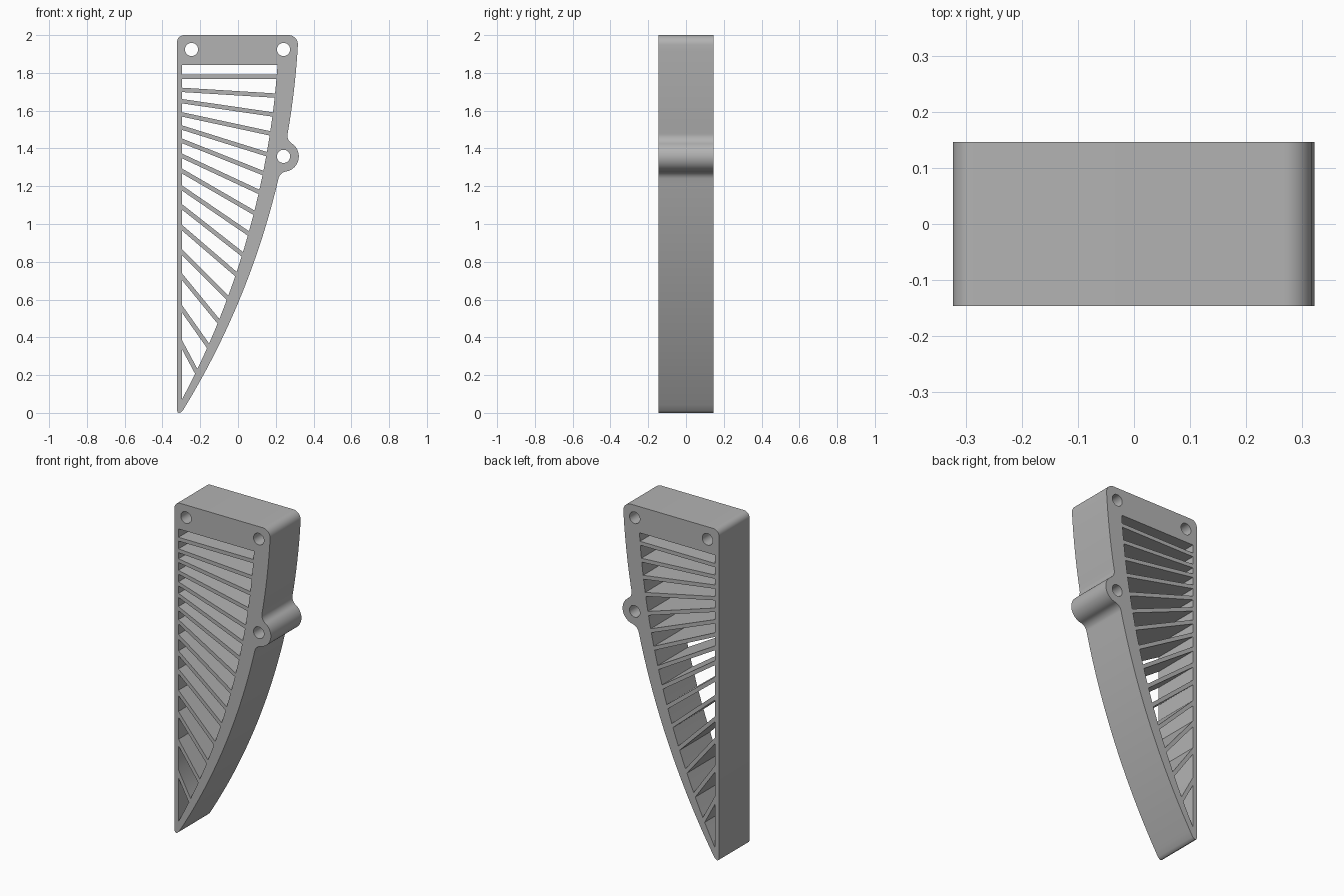
import bpy, bmesh
from math import sqrt, sin, cos, atan2, hypot, radians, pi
from mathutils import Matrix

cube = bpy.data.objects.get("Cube")
if cube:
    bpy.data.objects.remove(cube)

HALF_DEPTH = 0.146
LEFT, WALL = -0.323, -0.296      # outer and inner faces of the straight wall
CX, CZ, R = -3.824, 2.188, 4.148  # circle of the curved outer edge
LUG, LUG_R = (0.241, 1.358), 0.081
FILLET = 0.05
RIB = 0.023


def outer_x(z):
    return CX + sqrt(R * R - (z - CZ) ** 2)


def inner_x(z):
    r = 4.118 - 0.06 * z + 0.012 * z * z
    return CX + sqrt(r * r - (z - CZ) ** 2)


def arc(c, r, a0, a1, n):
    return [(c[0] + r * cos(a0 + (a1 - a0) * i / n),
             c[1] + r * sin(a0 + (a1 - a0) * i / n)) for i in range(n + 1)]


def edge(fn, z0, z1, n):
    zs = [z0 + (z1 - z0) * i / n for i in range(n + 1)]
    return [(fn(z), z) for z in zs]


def angle(a, b):
    return atan2(b[1] - a[1], b[0] - a[0])


def fillet_centre(side):
    """Centre of the circle tangent to the curved edge and the lug."""
    ra, rb = R + FILLET, LUG_R + FILLET
    dx, dz = LUG[0] - CX, LUG[1] - CZ
    d = hypot(dx, dz)
    a = (ra * ra - rb * rb + d * d) / (2 * d)
    h = side * sqrt(rb * rb - (a - d) ** 2)
    return (CX + (a * dx - h * dz) / d, CZ + (a * dz + h * dx) / d)


# Outline, counter-clockwise from the tip
low, high = fillet_centre(-1), fillet_centre(1)
centre = (CX, CZ)
low_edge, high_edge = angle(centre, low), angle(centre, high)
low_z = CZ + R * sin(low_edge)
high_z = CZ + R * sin(high_edge)
low_lug, high_lug = angle(LUG, low), angle(LUG, high)

outline = [(LEFT, 0.012), (-0.319, 0.003), (-0.312, 0), (-0.304, 0.002)]
outline += edge(outer_x, 0.012, low_z, 40)
outline += arc(low, FILLET, low_edge + pi, low_lug + pi, 8)[1:]
outline += arc(LUG, LUG_R, low_lug, high_lug, 28)[1:]
outline += arc(high, FILLET, high_lug - pi, high_edge - pi, 8)[1:]
outline += edge(outer_x, high_z, 1.95, 14)[1:]
outline += arc((outer_x(1.95) - 0.05, 1.95), 0.05, 0, pi / 2, 10)[1:]
outline += arc((LEFT + 0.038, 1.962), 0.038, pi / 2, pi, 10)

# Screw holes
loops = [outline]
for c in ((-0.246, 1.924), (0.241, 1.924), LUG):
    loops.append(arc(c, 0.035, 0, 2 * pi, 32)[:-1])

# Fanned ribs: height at the wall and at the curved edge
rib_left = [1.78, 1.71, 1.65, 1.58, 1.51, 1.44, 1.36, 1.28,
            1.19, 1.09, 0.98, 0.85, 0.72, 0.55, 0.36]
rib_right = [1.78, 1.68, 1.58, 1.48, 1.37, 1.27, 1.17, 1.06,
             0.95, 0.84, 0.735, 0.61, 0.485, 0.355, 0.22]


def rib_sides(zl, zr):
    """Upper and lower rib lines as (wall height, curved edge height)."""
    s = (zr - zl) / (inner_x(zr) - WALL)
    k = (inner_x(zr + 0.01) - inner_x(zr - 0.01)) / 0.02
    t = RIB / 2 * sqrt(1 + s * s)
    e = t / (1 - s * k)
    return (zl + t, zr + e), (zl - t, zr - e)


# Slots are the openings between neighbouring ribs
top = (1.842, 1.842)
for ends in zip(rib_left, rib_right):
    upper, lower = rib_sides(*ends)
    loops.append([(WALL, top[0]), (WALL, upper[0])]
                 + edge(inner_x, upper[1], top[1], 3))
    top = lower
loops.append([(WALL, top[0]), (WALL, 0.07)] + edge(inner_x, 0.07, top[1], 4))

# Filled profile with openings, extruded to full depth
curve = bpy.data.curves.new("bracket_profile", "CURVE")
curve.dimensions = "2D"
curve.fill_mode = "BOTH"
curve.extrude = HALF_DEPTH
for pts in loops:
    spline = curve.splines.new("POLY")
    spline.points.add(len(pts) - 1)
    for p, (x, z) in zip(spline.points, pts):
        p.co = (x, z, 0, 1)
    spline.use_cyclic_u = True
profile = bpy.data.objects.new("bracket_profile", curve)
bpy.context.collection.objects.link(profile)
bpy.context.view_layer.update()
graph = bpy.context.evaluated_depsgraph_get()
mesh = bpy.data.meshes.new_from_object(profile.evaluated_get(graph))
bpy.data.objects.remove(profile)

# Stand the part upright and weld it
bm = bmesh.new()
bm.from_mesh(mesh)
bm.transform(Matrix.Rotation(pi / 2, 4, "X"))
bmesh.ops.remove_doubles(bm, verts=bm.verts, dist=0.0001)
bmesh.ops.recalc_face_normals(bm, faces=bm.faces)
bm.to_mesh(mesh)
bm.free()

grey = bpy.data.materials.new("plain_grey")
grey.use_nodes = True
colour = (0.45, 0.45, 0.45, 1)
grey.diffuse_color = colour
grey.node_tree.nodes["Principled BSDF"].inputs["Base Color"].default_value = colour
mesh.materials.clear()
mesh.materials.append(grey)

bracket = bpy.data.objects.new("ribbed_bracket", mesh)
bpy.context.collection.objects.link(bracket)
for o in bpy.context.selected_objects:
    o.select_set(False)
bracket.select_set(True)
bpy.context.view_layer.objects.active = bracket
bpy.ops.object.shade_smooth_by_angle(angle=radians(30))
